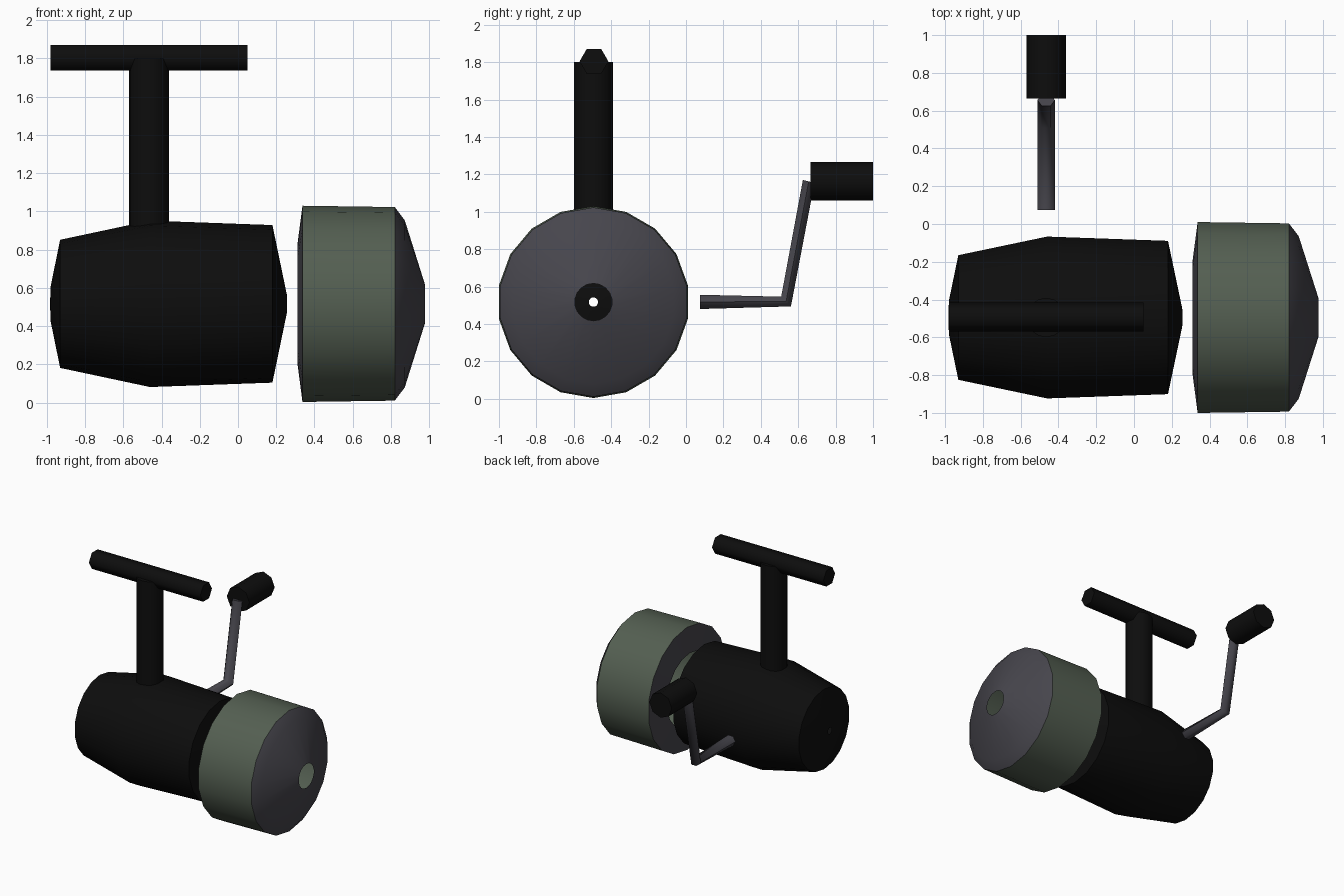
import bpy, bmesh, math
from mathutils import Vector

if "Cube" in bpy.data.objects:
    bpy.data.objects.remove(bpy.data.objects["Cube"])


def material(name, color):
    m = bpy.data.materials.new(name)
    m.diffuse_color = (*color, 1)
    m.use_nodes = True
    m.node_tree.nodes["Principled BSDF"].inputs["Base Color"].default_value = m.diffuse_color
    return m


BLACK = material("black", (0.004, 0.004, 0.004))
GREEN = material("olive green", (0.088, 0.114, 0.083))
GREY = material("dark grey", (0.062, 0.060, 0.073))

CY, CZ, SX = -0.495, 0.517, -0.465  # main axis y and z, stem/handle x


def skin(name, rings, mats, caps=True, angle=35, rule=None):
    """Bridge equal-length rings of points into a shell."""
    bm = bmesh.new()
    vs = [[bm.verts.new(p) for p in r] for r in rings]
    n = len(vs[0])
    for k in range(len(vs) - 1):
        for i in range(n):
            j = (i + 1) % n
            f = bm.faces.new((vs[k][i], vs[k][j], vs[k + 1][j], vs[k + 1][i]))
            f.material_index = rule(k) if rule else 0
    if caps:
        bm.faces.new(vs[0])
        bm.faces.new(vs[-1])
    bmesh.ops.recalc_face_normals(bm, faces=bm.faces)
    me = bpy.data.meshes.new(name)
    bm.to_mesh(me)
    bm.free()
    for m in mats:
        me.materials.append(m)
    for p in me.polygons:
        p.use_smooth = True
    me.set_sharp_from_angle(angle=math.radians(angle))
    ob = bpy.data.objects.new(name, me)
    bpy.context.collection.objects.link(ob)
    return ob


def ring(center, u, v, r, n, phase=0.0):
    """Regular polygon around center, first vertex on u."""
    c, u, v = Vector(center), Vector(u), Vector(v)
    return [c + r * (math.cos(a) * u + math.sin(a) * v)
            for a in (phase + 2 * math.pi * i / n for i in range(n))]


X, Y, Z = (1, 0, 0), (0, 1, 0), (0, 0, 1)


def lathe_x(profile, n=18):
    return [ring((x, CY, CZ), Z, Y, r, n) for x, r in profile]


# reel body: barrel with a small open bore at both ends
skin("reel_body", lathe_x([(-0.982, 0.025), (-0.98, 0.09), (-0.93, 0.335), (-0.46, 0.435),
                           (0.18, 0.412), (0.255, 0.05), (0.257, 0.025)]),
     [BLACK], caps=False)

# front cover: open shell, green band between grey ends
skin("front_cover", lathe_x([(0.31, 0.305), (0.337, 0.513), (0.82, 0.506),
                             (0.872, 0.437), (0.978, 0.10)]),
     [GREY, GREEN], caps=False, rule=lambda k: 1 if k == 1 else 0)

# stem and hexagonal mounting foot
skin("stem", [ring((SX, CY, z), X, Y, 0.104, 16) for z in (0.86, 1.80)], [BLACK])
skin("mounting_foot", [ring((x, CY + 0.003, 1.804), Y, Z, 0.077, 6) for x in (-0.98, 0.05)],
     [BLACK], angle=65)


# crank arm: hexagonal rod with a mitred elbow
def rod_ring(y, z, dy, dz):
    d = Vector((0, dy, dz))
    c = Vector((SX, y, z))
    w, h = Vector((0.046, 0, 0)), Vector((0.023, 0, 0))
    return [c + w, c + h + d, c - h + d, c - w, c - h - d, c + h - d]


skin("crank_arm", [rod_ring(0.075, 0.518, 0, 0.038),
                   rod_ring(0.535, 0.52, -0.026, 0.026),
                   rod_ring(0.656, 1.162, -0.031, 0.008)],
     [GREY], angle=65)

# crank knob
skin("crank_knob", [ring((SX, y, 1.163), X, Z, 0.104, 8) for y in (0.665, 1.0)],
     [BLACK], angle=60)
